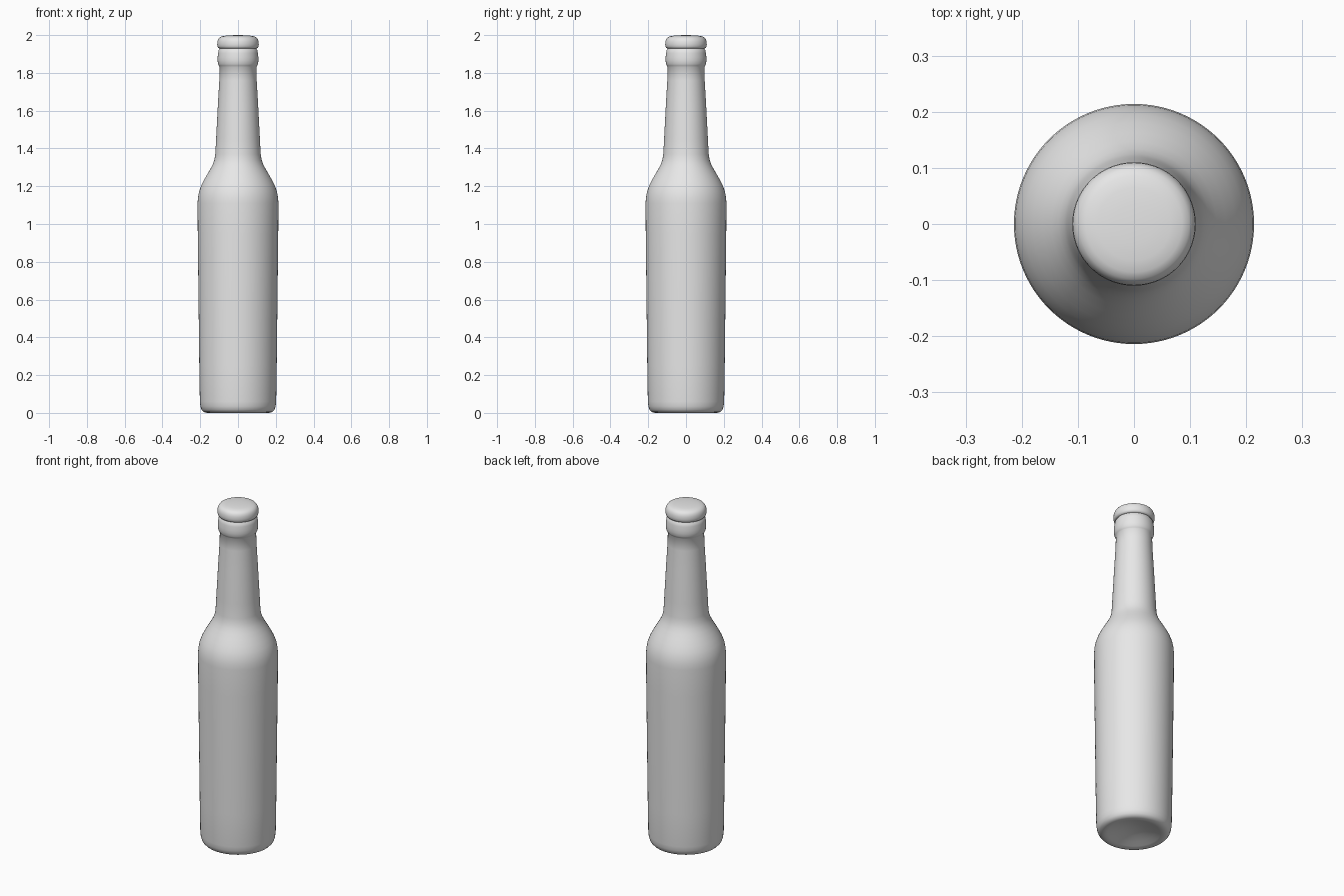
import bpy
import bmesh
import math

cube = bpy.data.objects.get("Cube")
if cube:
    bpy.data.objects.remove(cube, do_unlink=True)

# One plain grey for the whole bottle
grey = bpy.data.materials.new("plain grey")
grey.use_nodes = True
grey.diffuse_color = (0.8, 0.8, 0.8, 1)
grey.node_tree.nodes["Principled BSDF"].inputs["Base Color"].default_value = (0.8, 0.8, 0.8, 1)


def lathe(name, profile, segments=96, sharp_angle=50):
    """Spin a (radius, height) profile around the z axis."""
    bm = bmesh.new()
    verts = [bm.verts.new((r, 0, z)) for r, z in profile]
    edges = [bm.edges.new(pair) for pair in zip(verts, verts[1:])]
    bmesh.ops.spin(bm, geom=verts + edges, axis=(0, 0, 1), cent=(0, 0, 0),
                   angle=math.tau, steps=segments)
    bmesh.ops.remove_doubles(bm, verts=bm.verts, dist=0.0002)
    bmesh.ops.recalc_face_normals(bm, faces=bm.faces)
    mesh = bpy.data.meshes.new(name)
    bm.to_mesh(mesh)
    bm.free()
    mesh.materials.append(grey)
    obj = bpy.data.objects.new(name, mesh)
    bpy.context.collection.objects.link(obj)
    bpy.ops.object.select_all(action='DESELECT')
    obj.select_set(True)
    bpy.context.view_layer.objects.active = obj
    bpy.ops.object.shade_smooth_by_angle(angle=math.radians(sharp_angle))
    return obj


# Glass: hollowed base, body, shoulder, tapering neck and collar
lathe("bottle_body", [
    (0, 0.035), (0.06, 0.026), (0.11, 0.014), (0.14, 0.004), (0.155, 0.0),
    (0.17, 0.001), (0.183, 0.006), (0.193, 0.017), (0.199, 0.035), (0.202, 0.06),
    (0.205, 0.25), (0.209, 0.6), (0.213, 0.95), (0.214, 1.11),
    (0.212, 1.14), (0.206, 1.172), (0.195, 1.203), (0.180, 1.233),
    (0.163, 1.263), (0.147, 1.290), (0.134, 1.315), (0.125, 1.340),
    (0.120, 1.370), (0.116, 1.45), (0.106, 1.64), (0.099, 1.76), (0.097, 1.832),
    (0.101, 1.837), (0.106, 1.848), (0.108, 1.865), (0.108, 1.882),
    (0.105, 1.905), (0.102, 1.922), (0.098, 1.926), (0.098, 1.935), (0, 1.935)])

# Rounded cap on the mouth
lathe("bottle_cap", [
    (0, 1.929), (0.099, 1.929), (0.105, 1.932), (0.109, 1.940), (0.110, 1.952),
    (0.109, 1.966), (0.105, 1.978), (0.098, 1.987), (0.086, 1.993),
    (0.065, 1.997), (0.035, 1.999), (0, 2.0)])
